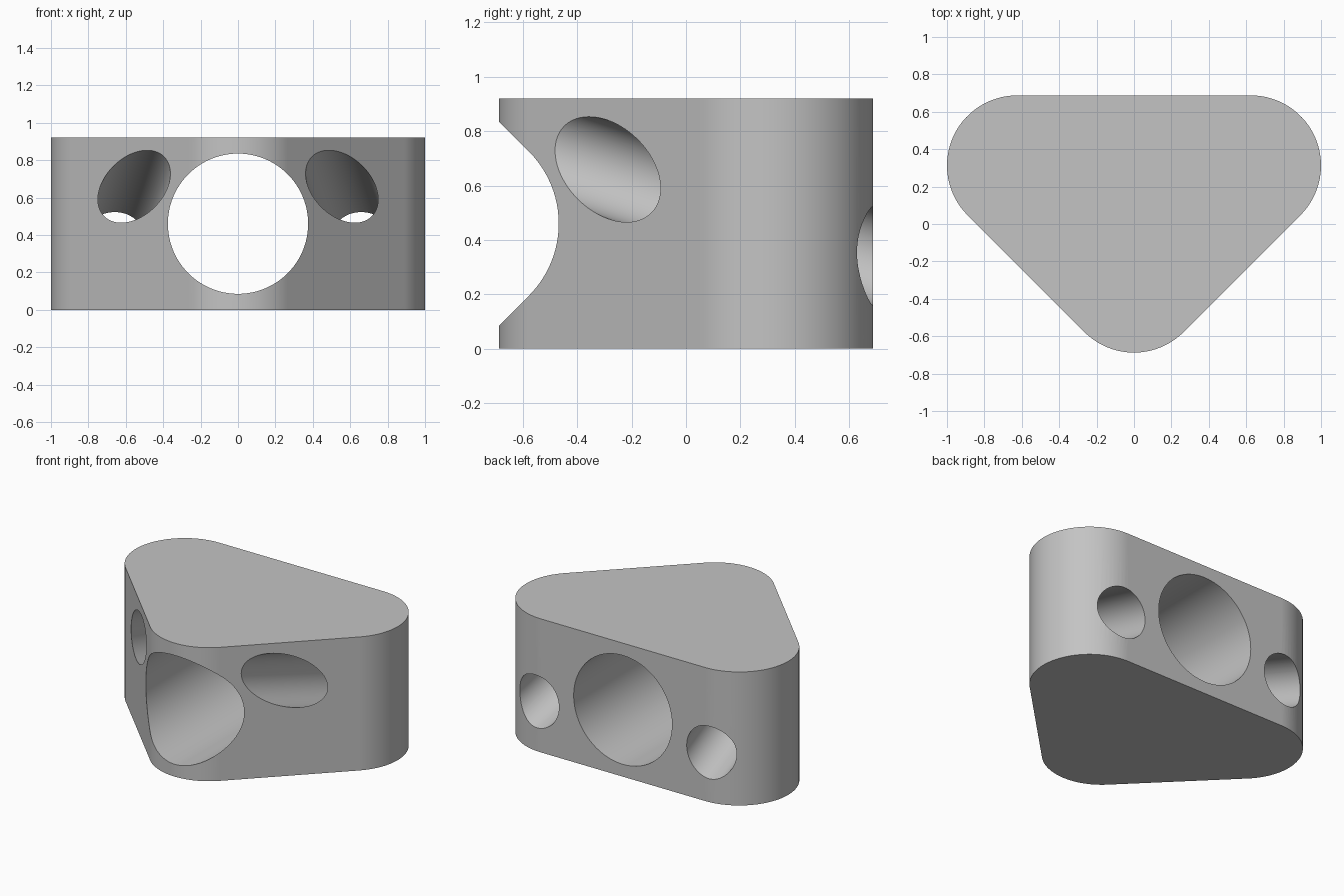
import bpy, bmesh, math
from mathutils import Vector

if "Cube" in bpy.data.objects:
    bpy.data.objects.remove(bpy.data.objects["Cube"], do_unlink=True)

HEIGHT, ROUND = 0.92, 0.375
OFFSET = 0.3125              # corner arc centres sit this far from the middle
STEPS = 32

grey = bpy.data.materials.new("plain_grey")
grey.use_nodes = True
colour = (0.55, 0.55, 0.55, 1)
grey.diffuse_color = colour
grey.node_tree.nodes["Principled BSDF"].inputs["Base Color"].default_value = colour


def arc(cx, cy, start, end):
    """Points of a rounded corner, angles in degrees."""
    angles = [math.radians(start + (end - start) * i / STEPS) for i in range(STEPS + 1)]
    return [(cx + ROUND * math.cos(a), cy + ROUND * math.sin(a), 0) for a in angles]


def drill(block, name, start, end, radius):
    """Cut a round hole along the line from start to end."""
    start, end = Vector(start), Vector(end)
    axis = end - start
    bpy.ops.mesh.primitive_cylinder_add(vertices=96, radius=radius,
                                        depth=axis.length * 2, location=(start + end) / 2)
    cutter = bpy.context.object
    cutter.name = name
    cutter.rotation_euler = axis.to_track_quat('Z', 'Y').to_euler()
    cutter.data.materials.append(grey)
    cutter.hide_render = True
    cut = block.modifiers.new(name, 'BOOLEAN')
    cut.object, cut.operation, cut.solver = cutter, 'DIFFERENCE', 'EXACT'
    bpy.context.view_layer.objects.active = block
    bpy.ops.object.modifier_apply(modifier=name)
    bpy.data.objects.remove(cutter, do_unlink=True)


# Rounded triangular block, extruded upwards
outline = (arc(0, -OFFSET, 225, 315)
           + arc(2 * OFFSET, OFFSET, -45, 90)
           + arc(-2 * OFFSET, OFFSET, 90, 225))
bm = bmesh.new()
base = bm.faces.new([bm.verts.new(p) for p in outline])
raised = bmesh.ops.extrude_face_region(bm, geom=[base], use_keep_orig=True)["geom"]
bmesh.ops.translate(bm, vec=(0, 0, HEIGHT),
                    verts=[v for v in raised if isinstance(v, bmesh.types.BMVert)])
bmesh.ops.recalc_face_normals(bm, faces=bm.faces)
mesh = bpy.data.meshes.new("block")
bm.to_mesh(mesh)
bm.free()
mesh.materials.append(grey)
block = bpy.data.objects.new("block", mesh)
bpy.context.collection.objects.link(block)

# Wide straight bore and a sloping pair of smaller ones
drill(block, "main_bore", (0, -0.7, HEIGHT / 2), (0, 0.7, HEIGHT / 2), ROUND)
for side, label in ((1, "left"), (-1, "right")):
    drill(block, label + "_bore", (side * 0.555, -0.29, 0.66), (side * 0.66, 0.69, 0.34), 0.172)

# Smooth curves with crisp rims and flat sides
bpy.ops.object.select_all(action='DESELECT')
block.select_set(True)
bpy.context.view_layer.objects.active = block
bpy.ops.object.shade_smooth_by_angle(angle=math.radians(30))
flat = block.modifiers.new("flat_sides", 'WEIGHTED_NORMAL')
flat.keep_sharp = True
